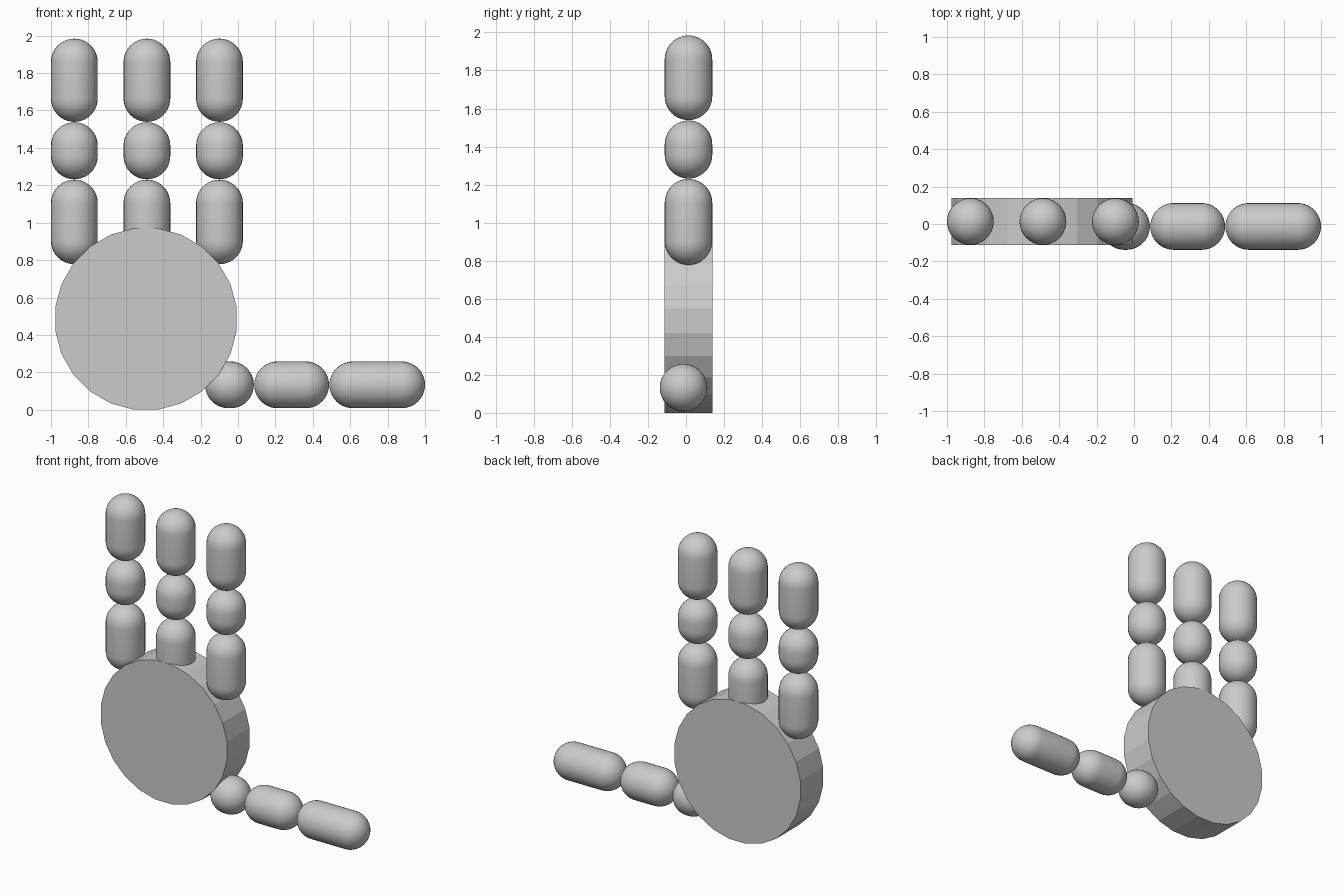
import bpy, bmesh
from math import pi, sin, cos, radians
from mathutils import Matrix, Vector

if "Cube" in bpy.data.objects:
    bpy.data.objects.remove(bpy.data.objects["Cube"])

R = 0.125          # finger and thumb radius
Y_HAND, Y_THUMB = 0.013, -0.013


def add_object(name, bm):
    bmesh.ops.recalc_face_normals(bm, faces=bm.faces[:])
    mesh = bpy.data.meshes.new(name)
    bm.to_mesh(mesh)
    bm.free()
    obj = bpy.data.objects.new(name, mesh)
    bpy.context.collection.objects.link(obj)
    return obj


def capsule(name, start, end, sides=32, rings=10):
    """Round-ended rod whose tips touch start and end."""
    start, end = Vector(start), Vector(end)
    axis = end - start
    half = axis.length / 2 - R
    arc = [(R * cos(a), half + R * sin(a))
           for a in (pi / 2 * i / rings for i in range(rings + 1))]
    profile = [(r, -z) for r, z in reversed(arc)] + arc
    bm = bmesh.new()
    verts = [bm.verts.new((r, 0, z)) for r, z in profile]
    edges = [bm.edges.new(pair) for pair in zip(verts, verts[1:])]
    bmesh.ops.spin(bm, geom=verts + edges, cent=(0, 0, 0), axis=(0, 0, 1),
                   angle=2 * pi, steps=sides)
    bmesh.ops.remove_doubles(bm, verts=bm.verts[:], dist=1e-5)
    turn = axis.to_track_quat('Z', 'Y').to_matrix().to_4x4()
    bm.transform(Matrix.Translation((start + end) / 2) @ turn)
    for f in bm.faces:
        f.smooth = True
    return add_object(name, bm)


# Palm: upright faceted disc, with a flat facet at the bottom
bm = bmesh.new()
bmesh.ops.create_cone(bm, cap_ends=True, segments=24, radius1=0.489,
                      radius2=0.489, depth=0.25)
bm.transform(Matrix.Translation((-0.492, Y_HAND, 0.485))
             @ Matrix.Rotation(pi / 2, 4, 'X')
             @ Matrix.Rotation(radians(7.5), 4, 'Z'))
add_object("palm", bm)

# Three fingers, three segments each
for i, x in enumerate((-0.875, -0.487, -0.099), 1):
    for j, (z0, z1) in enumerate(((0.778, 1.23), (1.232, 1.537), (1.539, 1.984)), 1):
        capsule(f"finger_{i}_segment_{j}", (x, Y_HAND, z0), (x, Y_HAND, z1))

# Thumb: three segments pointing sideways
for j, (x0, x1) in enumerate(((-0.176, 0.085), (0.087, 0.487), (0.489, 1.0)), 1):
    capsule(f"thumb_segment_{j}", (x0, Y_THUMB, 0.133), (x1, Y_THUMB, 0.133))
